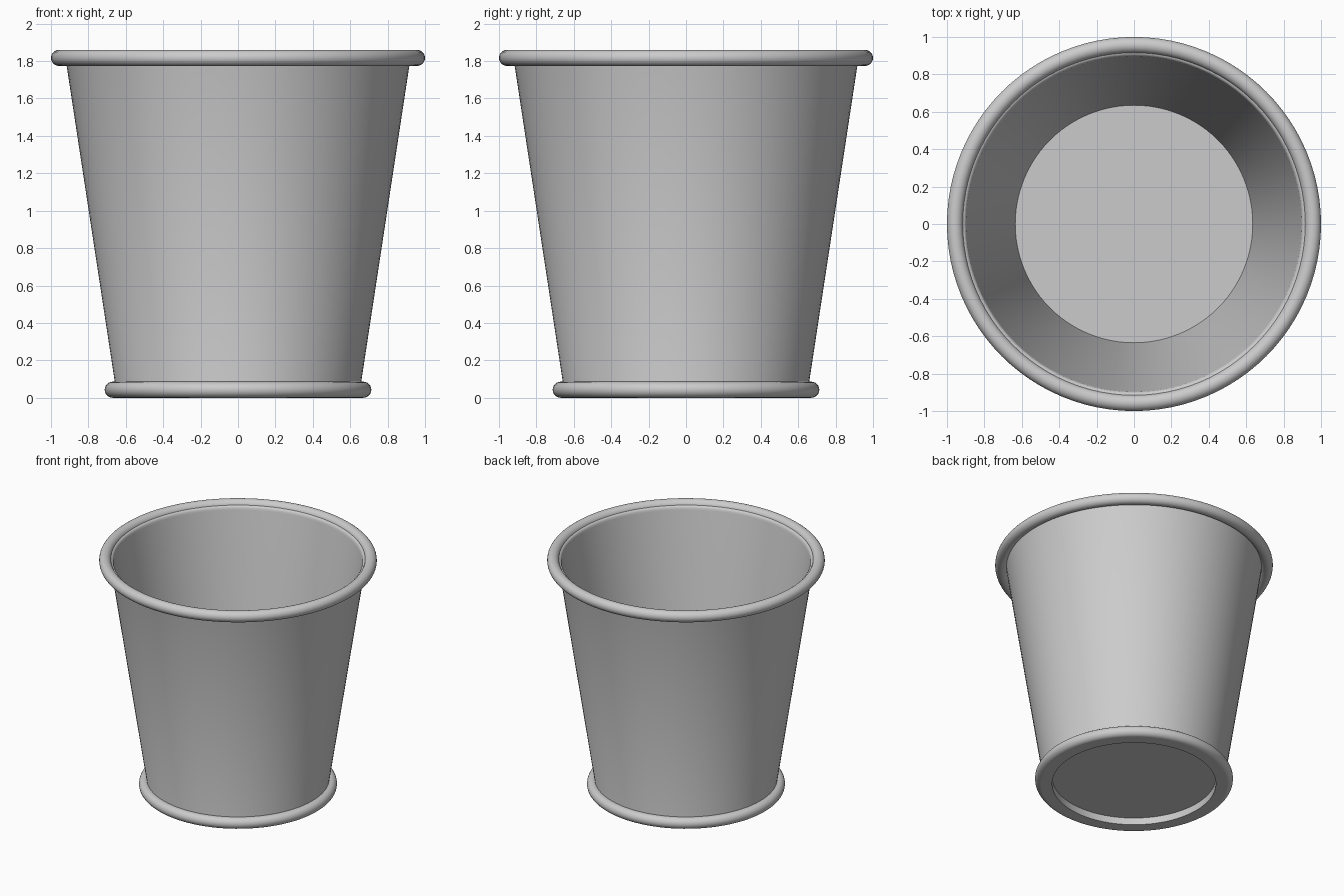
import bpy
import bmesh
import math

SEGMENTS = 96
TUBE = 0.043

if "Cube" in bpy.data.objects:
    bpy.data.objects.remove(bpy.data.objects["Cube"], do_unlink=True)

metal = bpy.data.materials.new("grey_metal")
metal.use_nodes = True
colour = (0.6, 0.6, 0.6, 1)
metal.diffuse_color = colour
metal.node_tree.nodes["Principled BSDF"].inputs["Base Color"].default_value = colour


def lathe(name, profile, closed=False):
    """Revolve a (radius, height) profile around the vertical axis."""
    bm = bmesh.new()
    verts = [bm.verts.new((r, 0, z)) for r, z in profile]
    edges = [bm.edges.new(pair) for pair in zip(verts, verts[1:])]
    if closed:
        edges.append(bm.edges.new((verts[-1], verts[0])))
    bmesh.ops.spin(bm, geom=verts + edges, cent=(0, 0, 0), axis=(0, 0, 1),
                   angle=math.tau, steps=SEGMENTS)
    bmesh.ops.remove_doubles(bm, verts=bm.verts, dist=0.0001)
    bmesh.ops.recalc_face_normals(bm, faces=bm.faces)
    mesh = bpy.data.meshes.new(name)
    bm.to_mesh(mesh)
    bm.free()
    mesh.materials.append(metal)
    obj = bpy.data.objects.new(name, mesh)
    bpy.context.collection.objects.link(obj)
    bpy.ops.object.select_all(action="DESELECT")
    obj.select_set(True)
    bpy.context.view_layer.objects.active = obj
    bpy.ops.object.shade_smooth_by_angle(angle=math.radians(35))
    return obj


def rolled_ring(name, radius, height):
    """Round bead running around the bucket."""
    steps = 24
    angles = [math.tau * i / steps for i in range(steps)]
    lathe(name, [(radius + TUBE * math.cos(a), height + TUBE * math.sin(a))
                 for a in angles], closed=True)


# Tapered shell with a recessed underside, flat foot and rounded lip
lathe("bucket_body", [
    (0, 0.055), (0.59, 0.055), (0.59, 0), (0.67, 0), (0.655, 0.06),
    (0.923, 1.82), (0.925, 1.83),
    (0.911, 1.828), (0.903, 1.823), (0.898, 1.815), (0.895, 1.8),
    (0.635, 0.1), (0, 0.1),
])

# Beads around the top rim and the foot
rolled_ring("top_rim", 1 - TUBE, 1.86 - TUBE)
rolled_ring("base_ring", 0.713 - TUBE, TUBE)
